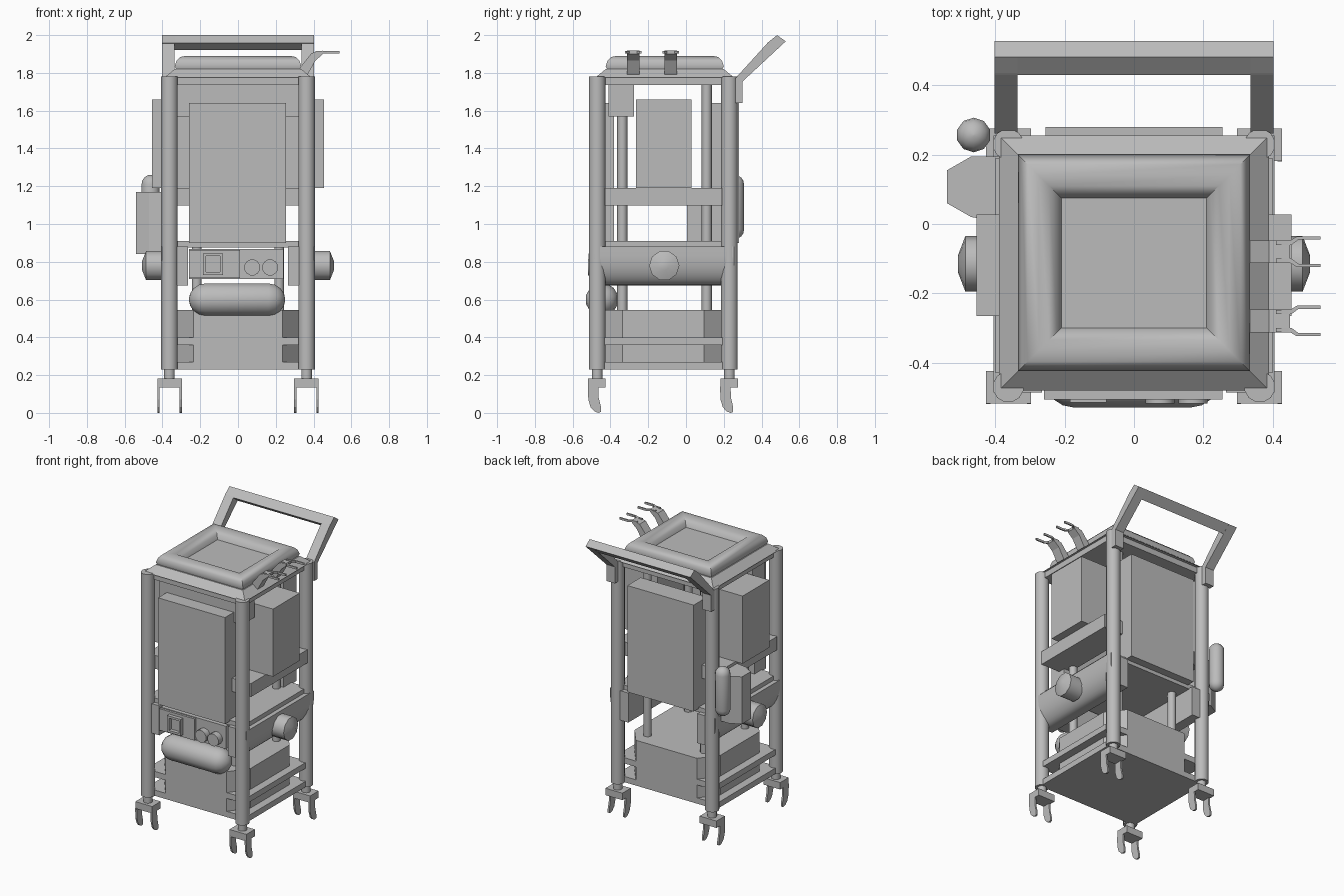
import bpy, bmesh, math
from mathutils import Matrix, Vector

if "Cube" in bpy.data.objects:
    bpy.data.objects.remove(bpy.data.objects["Cube"], do_unlink=True)

grey = bpy.data.materials.new("plain_grey")
grey.use_nodes = True
grey.diffuse_color = (0.5, 0.5, 0.5, 1)
grey.node_tree.nodes["Principled BSDF"].inputs["Base Color"].default_value = (0.5, 0.5, 0.5, 1)


def finish(name, bm, smooth=0):
    bmesh.ops.recalc_face_normals(bm, faces=bm.faces)
    mesh = bpy.data.meshes.new(name)
    bm.to_mesh(mesh)
    bm.free()
    mesh.materials.append(grey)
    ob = bpy.data.objects.new(name, mesh)
    bpy.context.collection.objects.link(ob)
    if smooth:
        bpy.ops.object.select_all(action="DESELECT")
        ob.select_set(True)
        bpy.context.view_layer.objects.active = ob
        bpy.ops.object.shade_smooth_by_angle(angle=math.radians(smooth))


def loft(name, rings, smooth=0):
    """Skin matching rings of points and cap both ends."""
    bm = bmesh.new()
    loops = [[bm.verts.new(p) for p in ring] for ring in rings]
    n = len(loops[0])
    for a, b in zip(loops, loops[1:]):
        for i in range(n):
            j = (i + 1) % n
            bm.faces.new((a[i], a[j], b[j], b[i]))
    bm.faces.new(loops[0])
    bm.faces.new(loops[-1])
    finish(name, bm, smooth)


def box(name, x, y, z):
    bm = bmesh.new()
    size = [b - a for a, b in (x, y, z)]
    mid = [(a + b) / 2 for a, b in (x, y, z)]
    bmesh.ops.create_cube(bm, size=1, matrix=Matrix.Translation(mid) @ Matrix.Diagonal((*size, 1)))
    finish(name, bm)


def lathe(name, origin, axis, profile, sides=12, smooth=40):
    """Profile of (radius, distance along axis) pairs."""
    turn = Vector((0, 0, 1)).rotation_difference(Vector(axis)).to_matrix()
    rings = []
    for r, d in profile:
        ring = []
        for i in range(sides):
            a = 2 * math.pi * (i + 0.5) / sides
            ring.append(Vector(origin) + turn @ Vector((r * math.cos(a), r * math.sin(a), d)))
        rings.append(ring)
    loft(name, rings, smooth)


def prism(name, outline, axis, lo, hi, smooth=0):
    """Extrude a 2D outline along x, y or z."""
    def place(p, t):
        q = list(p)
        q.insert("xyz".index(axis), t)
        return q
    loft(name, [[place(p, t) for p in outline] for t in (lo, hi)], smooth)


def capsule(name, origin, axis, radius, length, sides):
    steps = [math.pi / 2 * i / 4 for i in range(5)]
    half = length / 2 - radius
    low = [(radius * max(math.sin(a), 0.05), -half - radius * math.cos(a)) for a in steps]
    lathe(name, origin, axis, low + [(r, -d) for r, d in reversed(low)], sides, 50)


def rect(inset, z):
    x, y0, y1 = 0.335 - inset, -0.425 + inset, 0.2 - inset
    return [(-x, y0, z), (x, y0, z), (x, y1, z), (-x, y1, z)]


sides = (("left", 1), ("right", -1))


def span(s, a, b):
    return sorted((s * a, s * b))


# Corner posts with casters
fork = [(-0.05, 0.14), (-0.047, 0.07), (-0.035, 0.03), (-0.015, 0.008), (0.005, 0.0), (0.02, 0.005),
        (0.02, 0.03), (0.008, 0.08), (0.006, 0.14)]
for side, s in sides:
    for end, y in (("front", -0.47), ("back", 0.23)):
        tag = f"{end}_{side}"
        lathe(f"{tag}_post", (s * 0.363, y, 0), (0, 0, 1), [(0.045, 0.23), (0.045, 1.78)])
        lathe(f"{tag}_caster_stem", (s * 0.363, y, 0), (0, 0, 1), [(0.029, 0.18), (0.029, 0.23)])
        box(f"{tag}_caster_plate", span(s, 0.297, 0.427), (y - 0.048, y + 0.045), (0.135, 0.183))
        for i, x in enumerate((0.297, 0.415)):
            prism(f"{tag}_caster_fork_{i}", [(y + a, b) for a, b in fork], "x", *span(s, x, x + 0.012))

# Base housing, plates and shelves
base = [(0.235, -0.46), (0.33, -0.335), (0.33, 0.095), (0.235, 0.215)]
prism("base_housing", base + [(-x, y) for x, y in reversed(base)], "z", 0.235, 0.545)
for name, z in (("bottom_plate", (0.23, 0.27)), ("base_rail", (0.36, 0.4))):
    box(name, (-0.385, 0.385), (-0.46, 0.215), z)
box("middle_shelf", (-0.375, 0.375), (-0.46, 0.225), (0.875, 0.91))
box("top_slab", (-0.375, 0.375), (-0.465, 0.235), (1.735, 1.78))

# Sloped top and soft rim around the tray
loft("top_cover", [rect(-0.055, 1.775), rect(0, 1.82)])
rim = [(0.012, 1.81), (0, 1.835), (0.01, 1.865), (0.028, 1.884), (0.06, 1.89),
       (0.09, 1.882), (0.113, 1.862), (0.125, 1.835)]
loft("tray_rim", [rect(*p) for p in rim], 50)

# Front and back cabinets
box("front_cabinet", (-0.26, 0.255), (-0.507, -0.38), (0.9, 1.64))
box("back_cabinet", (-0.255, 0.255), (0.135, 0.28), (0.9, 1.64))
box("upper_crossbox", (-0.32, 0.32), (-0.41, -0.275), (1.57, 1.735))

# Side parts, inner rods, and round end knobs
for side, s in sides:
    box(f"{side}_side_cabinet", span(s, 0.2, 0.455), (-0.265, 0.028), (1.19, 1.66))
    box(f"{side}_side_shelf", span(s, 0.2, 0.4), (-0.43, 0.19), (1.097, 1.19))
    arc = [math.pi / 2 * i / 8 for i in range(9)]
    drum = [(0.265, 0.675), (0.265, 0.88), (0.405, 0.88)]
    drum += [(0.315 + 0.09 * math.cos(a), 0.83 - 0.155 * math.sin(a)) for a in arc]
    prism(f"{side}_drum", [(s * x, z) for x, z in drum], "y", -0.487, 0.255, 35)
    lathe(f"{side}_knob", (0, -0.115, 0.78), (s, 0, 0),
          [(0.08, 0.38), (0.08, 0.487), (0.025, 0.508)], 10)
    for end, y, top in (("front", -0.337, 1.6), ("back", 0.11, 1.74)):
        lathe(f"{end}_{side}_rod", (s * 0.218, y, 0), (0, 0, 1), [(0.027, 0.5), (0.027, top)], 10)

# Control panel with screen and dials
box("control_panel", (-0.26, 0.24), (-0.475, -0.38), (0.71, 0.868))
box("screen_block", (-0.26, 0.01), (-0.49, -0.4), (0.713, 0.863))
for i, (x, z) in enumerate((((-0.185, -0.17), (0.73, 0.845)), ((-0.095, -0.08), (0.73, 0.845)),
                            ((-0.17, -0.095), (0.73, 0.745)), ((-0.17, -0.095), (0.83, 0.845)))):
    box(f"screen_frame_{i}", x, (-0.515, -0.48), z)
for i, x in enumerate((0.075, 0.17)):
    lathe(f"dial_{i}", (x, 0, 0.77), (0, -1, 0), [(0.043, 0.46), (0.043, 0.518)])

# Tanks
capsule("front_tank", (-0.005, -0.445, 0.6), (1, 0, 0), 0.088, 0.51, 12)
capsule("side_bottle", (-0.463, 0.257, 1.09), (0, 0, 1), 0.05, 0.34, 10)
pod = [(-0.54, 0.06), (-0.54, 0.155), (-0.47, 0.195), (-0.38, 0.195), (-0.38, 0.005), (-0.47, 0.02)]
prism("side_pod", pod, "z", 0.842, 1.17)

# Push handle
arm = [(0.262, 1.64), (0.3, 1.64), (0.3, 1.755), (0.528, 1.967), (0.482, 2.0), (0.435, 1.962), (0.262, 1.772)]
for side, s in sides:
    prism(f"{side}_handle_arm", arm, "x", *span(s, 0.337, 0.403))
bar = [(0.43, 1.957), (0.482, 2.0), (0.528, 1.967), (0.475, 1.92)]
prism("handle_bar", bar, "x", -0.402, 0.402)

# Forked hooks on the left edge
strap = [(0.33, 1.785), (0.365, 1.785), (0.41, 1.865), (0.45, 1.9), (0.45, 1.918), (0.39, 1.905), (0.33, 1.83)]
for i, y in enumerate((-0.28, -0.08)):
    prism(f"hook_strap_{i}", strap, "y", y - 0.033, y + 0.033)
    for side, s in sides:
        tine = [(0.41, 0.02), (0.455, 0.02), (0.475, 0.035), (0.538, 0.035),
                (0.538, 0.044), (0.47, 0.044), (0.45, 0.032), (0.41, 0.032)]
        prism(f"hook_tine_{i}_{side}", [(x, y + s * d) for x, d in tine], "z", 1.903, 1.917)
